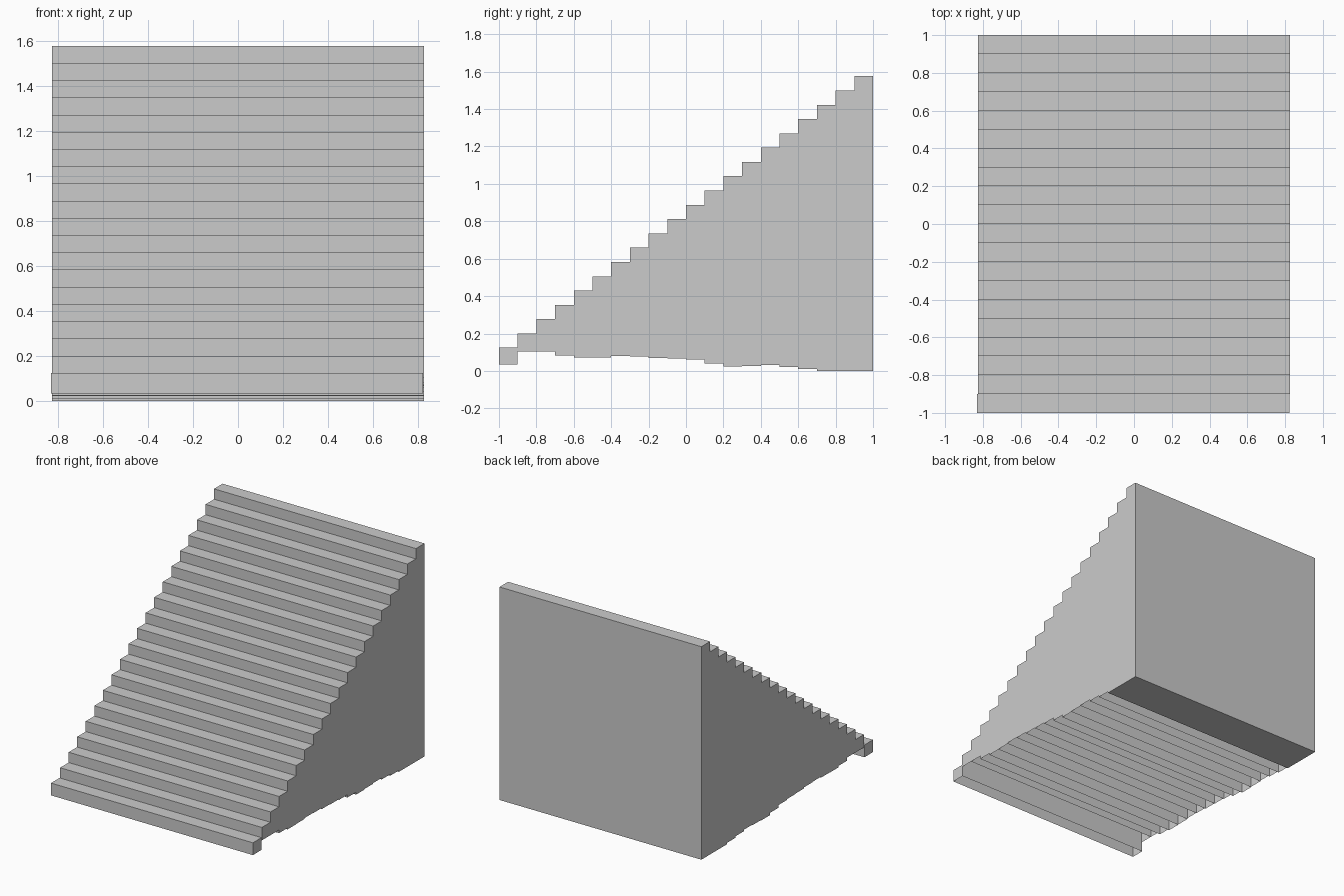
import bpy, bmesh

if "Cube" in bpy.data.objects:
    bpy.data.objects.remove(bpy.data.objects["Cube"])

HALF_W = 0.826
DEPTH = 0.1
# Uneven underside heights, front step to back step
BOTTOMS = [0.033, 0.105, 0.105, 0.082, 0.071, 0.073, 0.08, 0.077, 0.069, 0.066,
           0.06, 0.04, 0.023, 0.027, 0.032, 0.021, 0.01, 0.0, 0.0, 0.0]


def box(name, x0, x1, y0, y1, z0, z1, open_bottom):
    bm = bmesh.new()
    bmesh.ops.create_cube(bm, size=1)
    for v in bm.verts:
        v.co.x = x1 if v.co.x > 0 else x0
        v.co.y = y1 if v.co.y > 0 else y0
        v.co.z = z1 if v.co.z > 0 else z0
    bm.normal_update()
    if open_bottom:
        under = [f for f in bm.faces if f.normal.z < -0.5]
        bmesh.ops.delete(bm, geom=under, context='FACES_ONLY')
    mesh = bpy.data.meshes.new(name)
    bm.to_mesh(mesh)
    bm.free()
    obj = bpy.data.objects.new(name, mesh)
    bpy.context.collection.objects.link(obj)
    return obj


# Staircase: hollow steps open underneath, the three tallest closed on the ground
for i, bottom in enumerate(BOTTOMS):
    y = -1 + DEPTH * i
    top = 0.124 + 0.0764 * i
    shift = -0.004 if i == 0 else 0.0   # lowest step sits slightly to the left
    box(f"step_{i + 1:02d}", -HALF_W + shift, HALF_W + shift,
        y, y + DEPTH, bottom, top, open_bottom=i < 17)
